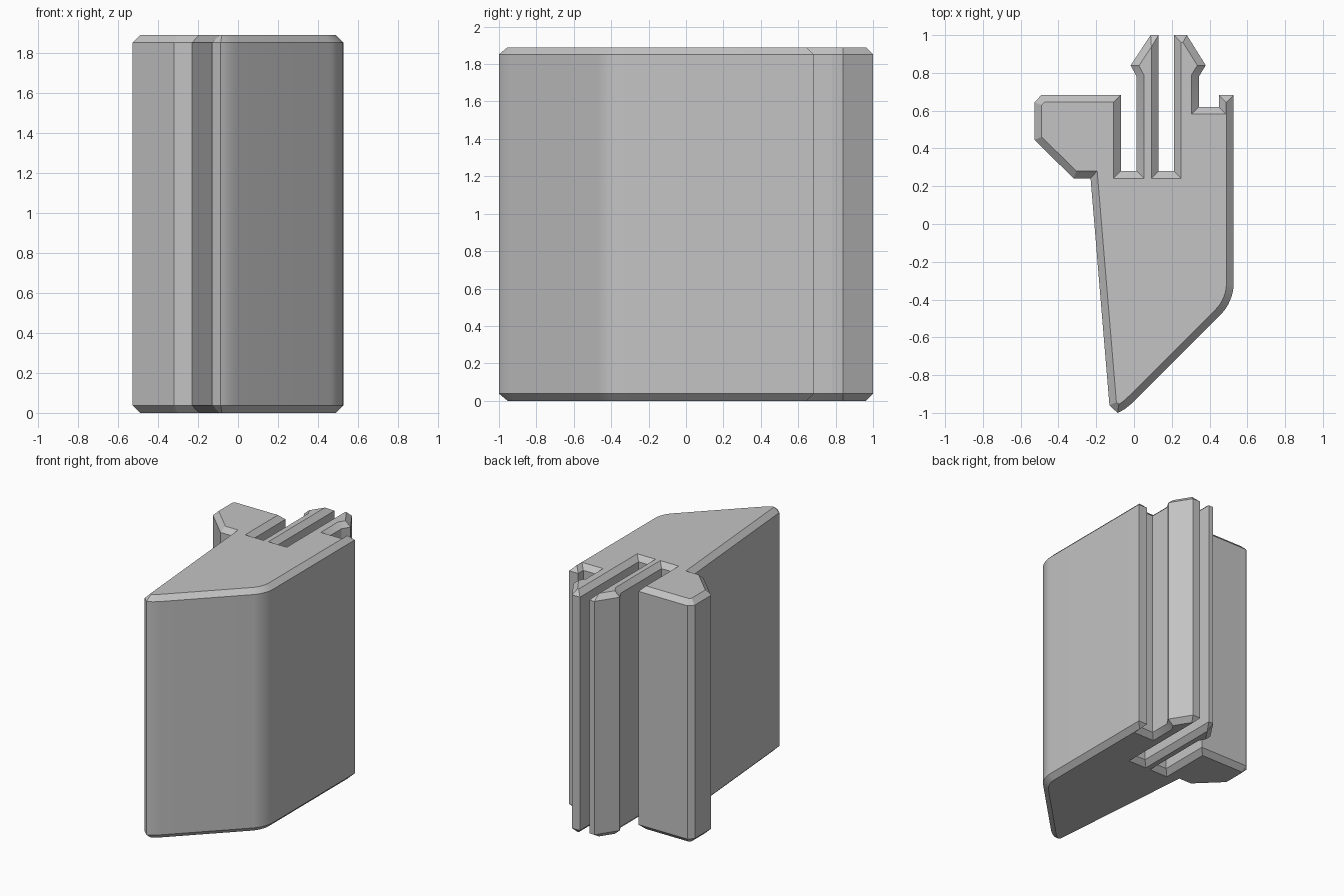
import bpy
import bmesh
import math
from mathutils import Vector
from mathutils.geometry import intersect_line_line_2d, interpolate_bezier

HEIGHT = 1.89
CHAMFER = 0.038

if "Cube" in bpy.data.objects:
    bpy.data.objects.remove(bpy.data.objects["Cube"])


def curve(start, corner, end, steps):
    """Rounded corner from start to end, bending around corner."""
    s, c, e = (Vector((*p, 0)) for p in (start, corner, end))
    return [p.xy for p in interpolate_bezier(s, s.lerp(c, 0.6), e.lerp(c, 0.6), e, steps)]


def crossing(a, b):
    """Point where two endless lines, each (point, direction), meet."""
    (p, d), (q, e) = a, b
    cross = d.x * e.y - d.y * e.x
    if abs(cross) < 1e-6:
        return q.copy()
    w = q - p
    return p + d * ((w.x * e.y - w.y * e.x) / cross)


def inset(points, amount):
    """Move each edge inwards; edges that vanish collapse to one point."""
    n = len(points)
    lines = []
    for i in range(n):
        d = (points[(i + 1) % n] - points[i]).normalized()
        lines.append((points[i] + Vector((-d.y, d.x)) * amount, d))
    result = [crossing(lines[i - 1], lines[i]) for i in range(n)]
    flipped = [i for i in range(n)
               if (result[(i + 1) % n] - result[i]).dot(lines[i][1]) < 0]
    for i in flipped:
        p = crossing(lines[i - 1], lines[(i + 1) % n])
        result[i], result[(i + 1) % n] = p, p.copy()
    return result


# Cross-section, counter-clockwise: wedge body, then the clip side, then the bracket
wedge_tip = curve((-0.087, -1.0), (-0.045, -0.985), (0.0, -0.938), 5)
wedge_corner = curve((0.462, -0.476), (0.527, -0.411), (0.527, -0.32), 9)
lip = [(0.527, 0.683), (0.449, 0.683), (0.449, 0.62), (0.343, 0.62)]
right_prong = [(0.343, 0.78), (0.38, 0.84), (0.28, 1.0), (0.212, 1.0), (0.212, 0.28)]
left_prong = [(0.13, 0.28), (0.13, 1.0), (0.088, 1.0), (-0.018, 0.84), (0.014, 0.78),
              (0.014, 0.28)]
bracket = [(-0.07, 0.28), (-0.07, 0.683), (-0.49, 0.683), (-0.527, 0.645),
           (-0.527, 0.445), (-0.32, 0.242), (-0.23, 0.242)]
outline = wedge_tip + wedge_corner + [
    Vector(p) for p in lip + right_prong + left_prong + bracket + [(-0.13, -0.96)]]
inner = inset(outline, CHAMFER)

# Stack four rings so both ends are chamfered
bm = bmesh.new()
levels = [(inner, 0), (outline, CHAMFER), (outline, HEIGHT - CHAMFER), (inner, HEIGHT)]
rings = [[bm.verts.new((p.x, p.y, z)) for p in ring] for ring, z in levels]
count = len(outline)
for low, high in zip(rings, rings[1:]):
    for i in range(count):
        j = (i + 1) % count
        bm.faces.new((low[i], low[j], high[j], high[i]))
bm.faces.new(rings[0][::-1])
bm.faces.new(rings[-1])
bmesh.ops.remove_doubles(bm, verts=bm.verts, dist=0.0005)
bmesh.ops.recalc_face_normals(bm, faces=bm.faces)
mesh = bpy.data.meshes.new("clip_profile")
bm.to_mesh(mesh)
bm.free()

# Single grey plastic
grey = bpy.data.materials.new("light_grey")
grey.use_nodes = True
colour = (0.55, 0.55, 0.55, 1)
grey.diffuse_color = colour
grey.node_tree.nodes["Principled BSDF"].inputs["Base Color"].default_value = colour
mesh.materials.append(grey)

body = bpy.data.objects.new("clip_profile", mesh)
bpy.context.collection.objects.link(body)
bpy.context.view_layer.objects.active = body
body.select_set(True)
bpy.ops.object.shade_smooth_by_angle(angle=math.radians(25))
